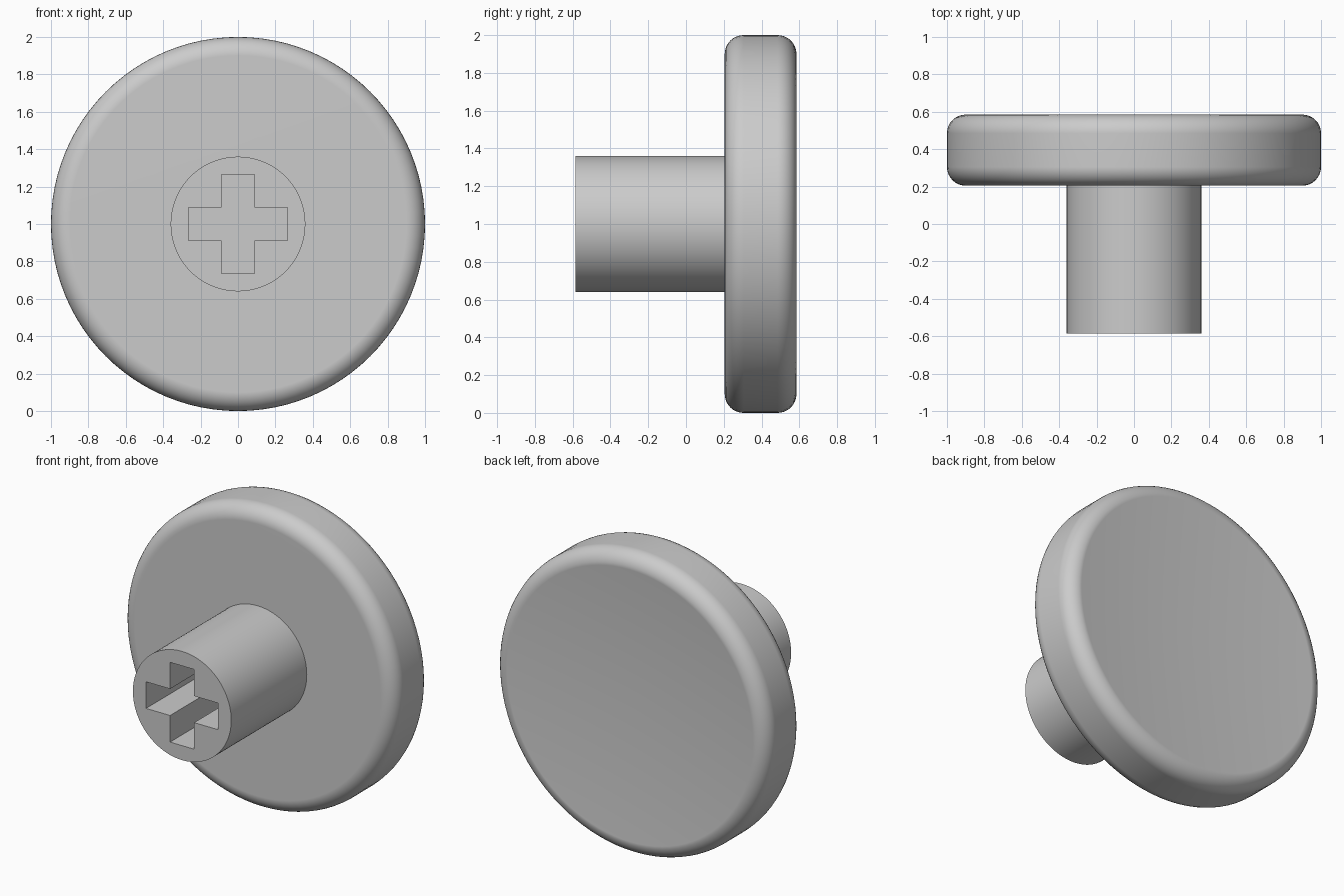
import bpy, bmesh, math
from mathutils import Matrix, Vector

cube = bpy.data.objects.get("Cube")
if cube:
    bpy.data.objects.remove(cube, do_unlink=True)

SEGMENTS = 96
AXIS_Z = 1.0            # height of the turning axis
FRONT, BACK = 0.205, 0.585
STEM_END = -0.585

grey = bpy.data.materials.new("plain_grey")
grey.use_nodes = True
colour = (0.6, 0.6, 0.6, 1)
grey.diffuse_color = colour
grey.node_tree.nodes["Principled BSDF"].inputs["Base Color"].default_value = colour


def make_object(name, bm):
    bmesh.ops.recalc_face_normals(bm, faces=bm.faces)
    mesh = bpy.data.meshes.new(name)
    bm.to_mesh(mesh)
    bm.free()
    mesh.materials.append(grey)
    obj = bpy.data.objects.new(name, mesh)
    bpy.context.collection.objects.link(obj)
    return obj


def activate(obj):
    bpy.ops.object.select_all(action='DESELECT')
    obj.select_set(True)
    bpy.context.view_layer.objects.active = obj


def lathe(name, profile):
    """Turn (radius, y) points about the horizontal y axis."""
    bm = bmesh.new()
    verts = [bm.verts.new((r, y, AXIS_Z)) for r, y in profile]
    edges = [bm.edges.new(pair) for pair in zip(verts, verts[1:])]
    bmesh.ops.spin(bm, geom=verts + edges, cent=(0, 0, AXIS_Z), axis=(0, 1, 0),
                   angle=math.tau, steps=SEGMENTS, use_duplicate=False)
    bmesh.ops.remove_doubles(bm, verts=bm.verts, dist=0.0001)
    return make_object(name, bm)


def corner(y, start, radius=0.1, steps=8):
    """Quarter round at the outer rim."""
    angles = [start + math.pi / 2 * i / steps for i in range(steps + 1)]
    return [(1 - radius + radius * math.cos(a), y + radius * math.sin(a)) for a in angles]


# Round head with soft rim and shallow dished back
profile = [(0, FRONT)]
profile += corner(FRONT + 0.1, -math.pi / 2)
profile += corner(BACK - 0.1, 0)
profile += [(0, BACK - 0.07)]
head = lathe("round_head", profile)

# Cylindrical stem
stem = lathe("stem", [(0, STEM_END), (0.36, STEM_END), (0.36, FRONT + 0.02), (0, FRONT + 0.02)])

# Cross-shaped socket cut into the stem end
a, b = 0.088, 0.264
quarter = [(b, -a), (b, a), (a, a)]
bm = bmesh.new()
outline = []
for turn in range(4):
    spin = Matrix.Rotation(turn * math.pi / 2, 2)
    for point in quarter:
        p = spin @ Vector(point)
        outline.append(bm.verts.new((p.x, STEM_END - 0.1, AXIS_Z + p.y)))
face = bm.faces.new(outline)
ext = bmesh.ops.extrude_face_region(bm, geom=[face])
moved = [v for v in ext["geom"] if isinstance(v, bmesh.types.BMVert)]
bmesh.ops.translate(bm, vec=(0, 0.8, 0), verts=moved)
cutter = make_object("socket_cutter", bm)
cutter.hide_render = True

cut = stem.modifiers.new("socket", 'BOOLEAN')
cut.operation = 'DIFFERENCE'
cut.solver = 'EXACT'
cut.object = cutter
activate(stem)
bpy.ops.object.modifier_apply(modifier=cut.name)
bpy.data.objects.remove(cutter, do_unlink=True)

# Smooth curved walls, crisp edges
for obj in (head, stem):
    activate(obj)
    bpy.ops.object.shade_smooth_by_angle(angle=math.radians(30))
weighted = head.modifiers.new("even_shading", 'WEIGHTED_NORMAL')
weighted.keep_sharp = True
